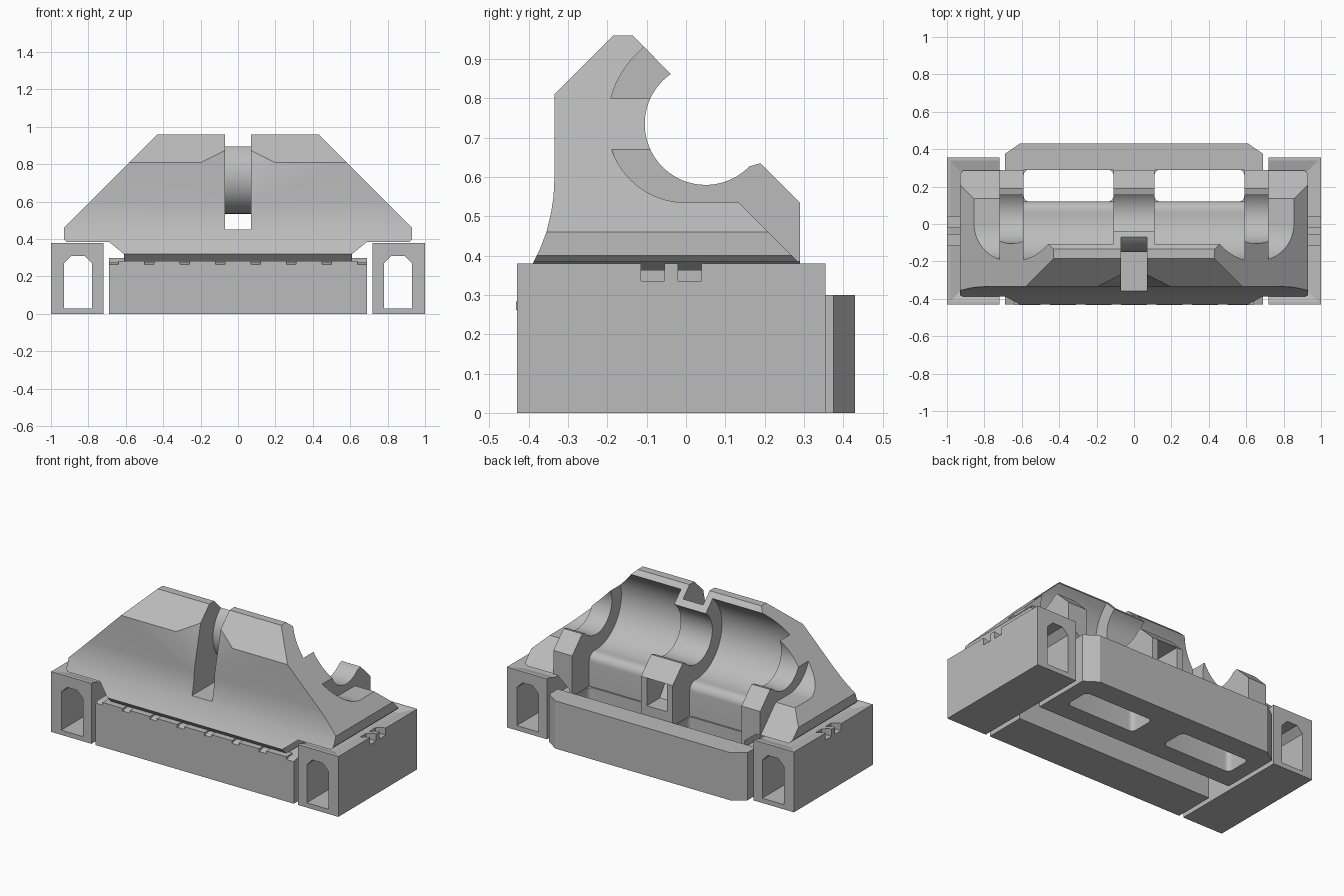
import bpy, bmesh, math

old = bpy.data.objects.get("Cube")
if old:
    bpy.data.objects.remove(old, do_unlink=True)

grey = bpy.data.materials.new("plain grey")
grey.use_nodes = True
GREY = (0.5, 0.5, 0.5, 1)
grey.diffuse_color = GREY
grey.node_tree.nodes["Principled BSDF"].inputs["Base Color"].default_value = GREY


def finish(bm, name):
    bmesh.ops.recalc_face_normals(bm, faces=bm.faces)
    mesh = bpy.data.meshes.new(name)
    bm.to_mesh(mesh)
    bm.free()
    mesh.materials.append(grey)
    obj = bpy.data.objects.new(name, mesh)
    bpy.context.collection.objects.link(obj)
    return obj


def prism(name, pts, axis, lo, hi):
    """Extrude a 2D outline along an axis."""
    place = {"x": lambda a, b, t: (t, a, b),
             "y": lambda a, b, t: (a, t, b),
             "z": lambda a, b, t: (a, b, t)}[axis]
    bm = bmesh.new()
    rings = [[bm.verts.new(place(a, b, t)) for a, b in pts] for t in (lo, hi)]
    for ring in rings:
        bm.faces.new(ring)
    n = len(pts)
    for i in range(n):
        j = (i + 1) % n
        bm.faces.new((rings[0][i], rings[0][j], rings[1][j], rings[1][i]))
    return finish(bm, name)


def box(name, x0, x1, y0, y1, z0, z1):
    return prism(name, [(x0, y0), (x1, y0), (x1, y1), (x0, y1)], "z", z0, z1)


def arc(cy, cz, r, a0, a1, n=24):
    steps = [math.radians(a0 + (a1 - a0) * i / n) for i in range(n + 1)]
    return [(cy + r * math.cos(a), cz + r * math.sin(a)) for a in steps]


def cut(obj, tool, operation="DIFFERENCE"):
    mod = obj.modifiers.new("cut", "BOOLEAN")
    mod.operation = operation
    mod.solver = "EXACT"
    mod.object = tool
    bpy.ops.object.select_all(action="DESELECT")
    bpy.context.view_layer.objects.active = obj
    obj.select_set(True)
    bpy.ops.object.modifier_apply(modifier=mod.name)
    bpy.data.objects.remove(tool, do_unlink=True)


def mirrored(pts):
    return pts + [(-a, b) for a, b in reversed(pts)]


def smooth(obj):
    bpy.ops.object.select_all(action="DESELECT")
    bpy.context.view_layer.objects.active = obj
    obj.select_set(True)
    bpy.ops.object.shade_smooth_by_angle(angle=math.radians(25))


CY, CZ = 0.05, 0.735      # bore axis
RIB, CAV = 0.11, 0.59     # half width of middle rib, end of cavities

# Cradle body: side profile trimmed by the front outline
profile = [(-0.39, 0.28), (-0.43, 0.32), (-0.39, 0.38), (-0.37, 0.42), (-0.355, 0.46),
           (-0.343, 0.51), (-0.337, 0.55), (-0.335, 0.59), (-0.335, 0.81),
           (-0.185, 0.96), (-0.135, 0.96)]
profile += arc(CY, CZ, 0.155, 125, 316, 40)
profile += [(0.19, 0.635), (0.29, 0.535), (0.29, 0.28)]
cradle = prism("cradle_body", profile, "x", -0.95, 0.95)
outline = mirrored([(0.61, 0.27), (0.61, 0.32), (0.69, 0.385), (0.915, 0.385),
                    (0.93, 0.4), (0.93, 0.46), (0.43, 0.96), (0.43, 1.1)])
cut(cradle, prism("outline_tool", outline, "y", -0.6, 0.6), "INTERSECT")

# Wide bore chambers, with a rounded drop into the rear openings
chamber = arc(CY, CZ, 0.25, 135, 270, 32) + arc(0.07, 0.435, 0.05, 90, 0, 8)
chamber += [(0.12, 0.2), (0.5, 0.2), (0.5, 1.3), (-0.3, 1.3 - 0.035)]
# keep the upper lip: close the outline along the slanted rim
chamber[-1] = (0.0, 1.04)
for s in (-1, 1):
    lo, hi = sorted((s * RIB, s * CAV))
    cut(cradle, prism("chamber_tool", chamber, "x", lo, hi))

    # End sockets and sloped rear shoulders
    lo, hi = sorted((s * 0.72, s * 1.2))
    socket = arc(0.0, CZ, 0.2, 180, 270) + [(0.6, 0.535), (0.6, 1.2), (-0.2, 1.2)]
    cut(cradle, prism("socket_tool", socket, "x", lo, hi))
    shoulder = [(0.3, 0.37), (0.6, 0.37), (0.6, 0.8), (-0.13, 0.8)]
    cut(cradle, prism("shoulder_tool", shoulder, "x", lo, hi))

# Strap channel wrapping round the middle rib
channel = arc(CY, CZ, 0.2, 120, 270, 32)
channel += [(0.4, 0.535), (0.4, 0.36), (0.16, 0.36), (0.1, 0.45),
            (-0.6, 0.45), (-0.6, 1.2), (-0.15, 1.2)]
cut(cradle, prism("channel_tool", channel, "x", -0.07, 0.07))

# Shallow flare beside the strap channel
bm = bmesh.new()
for s in (-1, 1):
    for x, y, z in ((0.2, -0.335, 0.815), (0.07, -0.27, 0.88), (0.07, -0.336, 0.6)):
        bm.verts.new((s * x, y, z))
bm.verts.new((0, -0.5, 0.75))
bmesh.ops.convex_hull(bm, input=bm.verts)
cut(cradle, finish(bm, "flare_tool"))
smooth(cradle)

# Central base with a rear wall and a groove underneath
section = [(-0.43, 0), (-0.17, 0), (-0.17, 0.2), (0, 0.2), (0, 0), (0.43, 0),
           (0.43, 0.3), (0.29, 0.3), (0.29, 0.275), (-0.4, 0.275), (-0.43, 0.265)]
base = prism("central_base", section, "x", -0.69, 0.69)
plan = mirrored([(0.69, -0.5), (0.69, 0.375), (0.61, 0.43), (0.61, 0.5)])
cut(base, prism("plan_tool", plan, "z", -0.1, 0.5), "INTERSECT")
for s in (-1, 1):
    mid, hw, r = s * (RIB + CAV) / 2, (CAV - RIB) / 2, 0.03
    slot = []
    for cx, cy, a in ((hw - r, 0.26, 0), (r - hw, 0.26, 90),
                      (r - hw, 0.15, 180), (hw - r, 0.15, 270)):
        slot += arc(mid + cx, cy, r, a, a + 90, 6)
    cut(base, prism("slot_tool", slot, "z", -0.1, 0.5))
smooth(base)

# Small tabs bridging the front wall and the cradle
for i in range(7):
    x = (i - 3) * 0.19
    box("front_tab", x - 0.07, x + 0.07, -0.433, -0.37, 0.262, 0.283)

# Side boxes with arched tunnels, dished tops and outer notches
for s, side in ((1, "left"), (-1, "right")):
    x0, x1 = sorted((s * 0.72, s * 1.0))
    block = box(side + "_box", x0, x1, -0.43, 0.355, 0, 0.38)
    arch = [(0.78, 0.03), (0.93, 0.03), (0.93, 0.27), (0.89, 0.31), (0.82, 0.31), (0.78, 0.27)]
    cut(block, prism("tunnel_tool", [(s * a, b) for a, b in arch], "y", -0.6, 0.6))
    dish = bmesh.new()
    corners = []
    for inset, z in ((0.0, 0.383), (0.07, 0.362)):
        xo, xi = s * (0.995 - inset), s * 0.6
        corners += [dish.verts.new((x, y, z)) for x in (xo, xi)
                    for y in (-0.425 + inset, 0.35 - inset)]
    bmesh.ops.convex_hull(dish, input=corners)
    cut(block, finish(dish, "dish_tool"))
    for y in (-0.085, 0.01):
        n0, n1 = sorted((s * 0.93, s * 1.1))
        cut(block, box("notch_tool", n0, n1, y - 0.03, y + 0.03, 0.335, 0.5))
